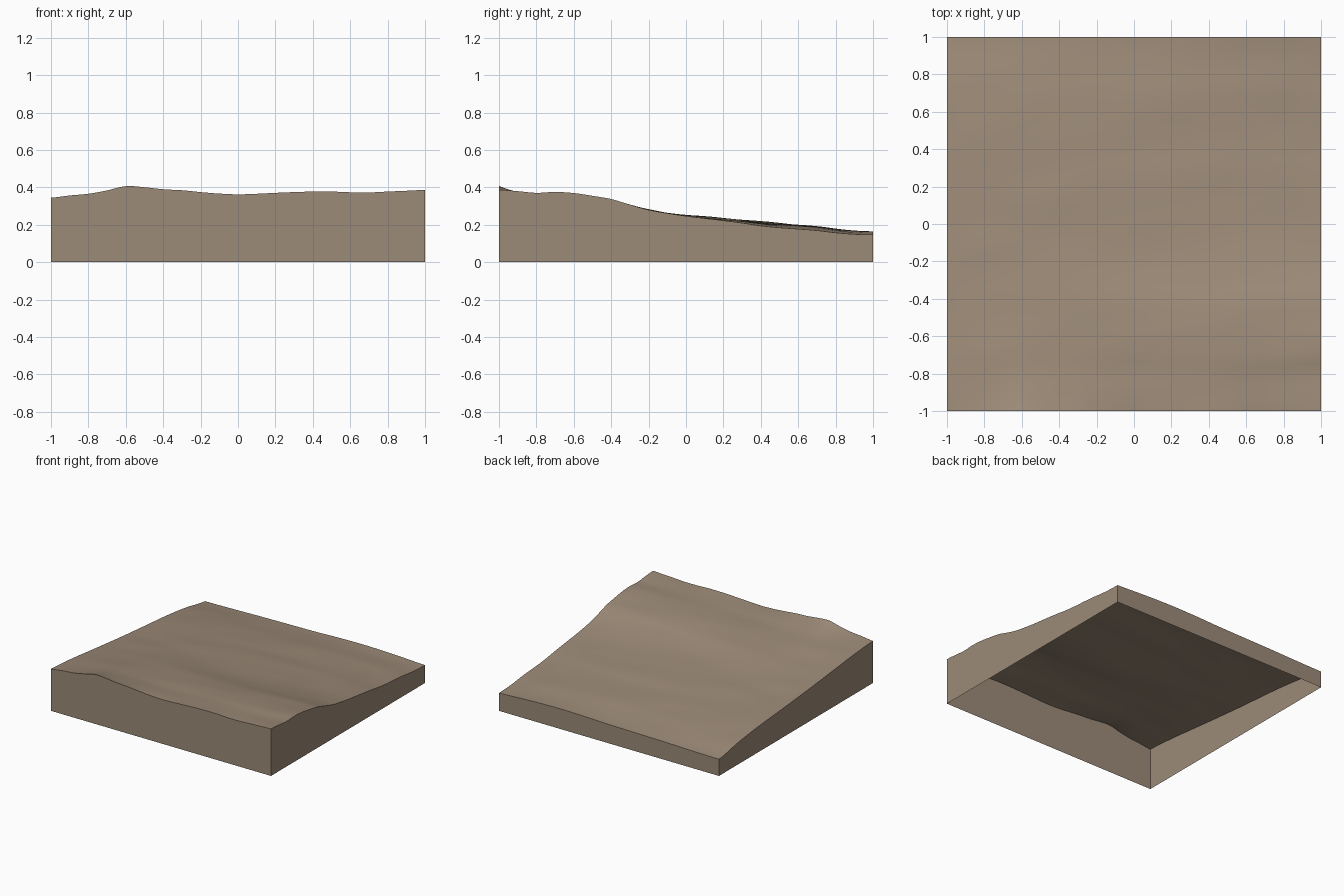
import bpy
import bmesh
import math
from mathutils import Vector, noise

SEGMENTS = 72

# Edge heights, evenly spaced from -1 to 1
FRONT = (.345, .357, .366, .384, .407, .401, .39, .385, .375, .367, .363,
         .366, .371, .375, .378, .378, .374, .373, .378, .382, .387)
RIGHT = (.387, .38, .371, .376, .37, .355, .338, .308, .28, .262, .247,
         .235, .223, .21, .195, .185, .178, .17, .158, .15, .147)
LEFT = (.345, .328, .302, .276, .252, .231, .21, .18, .137)
BACK = (.137, .141, .147, .151, .155, .163, .165, .158, .147)


def sample(heights, t):
    """Smooth curve through evenly spaced heights, t from 0 to 1."""
    last = len(heights) - 1
    i = min(int(t * last), last - 1)
    f = t * last - i
    a, b = heights[max(i - 1, 0)], heights[i]
    c, d = heights[i + 1], heights[min(i + 2, last)]
    return b + f * (c - a + f * (2 * a - 5 * b + 4 * c - d
                                 + f * (3 * (b - c) + d - a))) / 2


def mix(a, b, t):
    return a + (b - a) * t


def bulge(heights, t):
    """Height of an edge above the straight line between its ends."""
    return sample(heights, t) - mix(heights[0], heights[-1], t)


def ground_height(x, y):
    u = min(max((x + 1) / 2, 0), 1)
    v = min(max((y + 1) / 2, 0), 1)
    slope = mix(sample(LEFT, v), sample(RIGHT, v), u)
    ridge = bulge(FRONT, u) * (1 - v) ** 14 + bulge(BACK, u) * v ** 2
    # Soft ripples that fade out towards the edges
    fade = min(1, 12 * u * (1 - u)) * min(1, 12 * v * (1 - v))
    ripple = noise.noise(Vector((x * 2 + y, y * 5 - x, 0.5)))
    return slope + ridge + 0.005 * fade * ripple


# Earth colour
earth = bpy.data.materials.new("earth_brown")
earth.use_nodes = True
colour = (0.335, 0.258, 0.188, 1)
earth.diffuse_color = colour
shader = next(n for n in earth.node_tree.nodes if n.type == 'BSDF_PRINCIPLED')
shader.inputs["Base Color"].default_value = colour
shader.inputs["Roughness"].default_value = 0.9

cube = bpy.data.objects.get("Cube")
if cube:
    bpy.data.objects.remove(cube, do_unlink=True)

# Sloping ground surface
bm = bmesh.new()
bmesh.ops.create_grid(bm, x_segments=SEGMENTS, y_segments=SEGMENTS, size=1)
for vert in bm.verts:
    vert.co.z = ground_height(vert.co.x, vert.co.y)

# Side walls dropped from the rim, open underneath
rim = [e for e in bm.edges if e.is_boundary]
walls = bmesh.ops.extrude_edge_only(bm, edges=rim)
for item in walls["geom"]:
    if isinstance(item, bmesh.types.BMVert):
        item.co.z = 0
bmesh.ops.recalc_face_normals(bm, faces=bm.faces[:])
bm.normal_update()
if max(bm.faces, key=lambda f: f.normal.z ** 2).normal.z < 0:
    bmesh.ops.reverse_faces(bm, faces=bm.faces[:])

mesh = bpy.data.meshes.new("terrain_slab")
bm.to_mesh(mesh)
bm.free()
mesh.materials.append(earth)
slab = bpy.data.objects.new("terrain_slab", mesh)
bpy.context.collection.objects.link(slab)

# Smooth ground with crisp rim
bpy.ops.object.select_all(action='DESELECT')
slab.select_set(True)
bpy.context.view_layer.objects.active = slab
bpy.ops.object.shade_smooth_by_angle(angle=math.radians(40))
